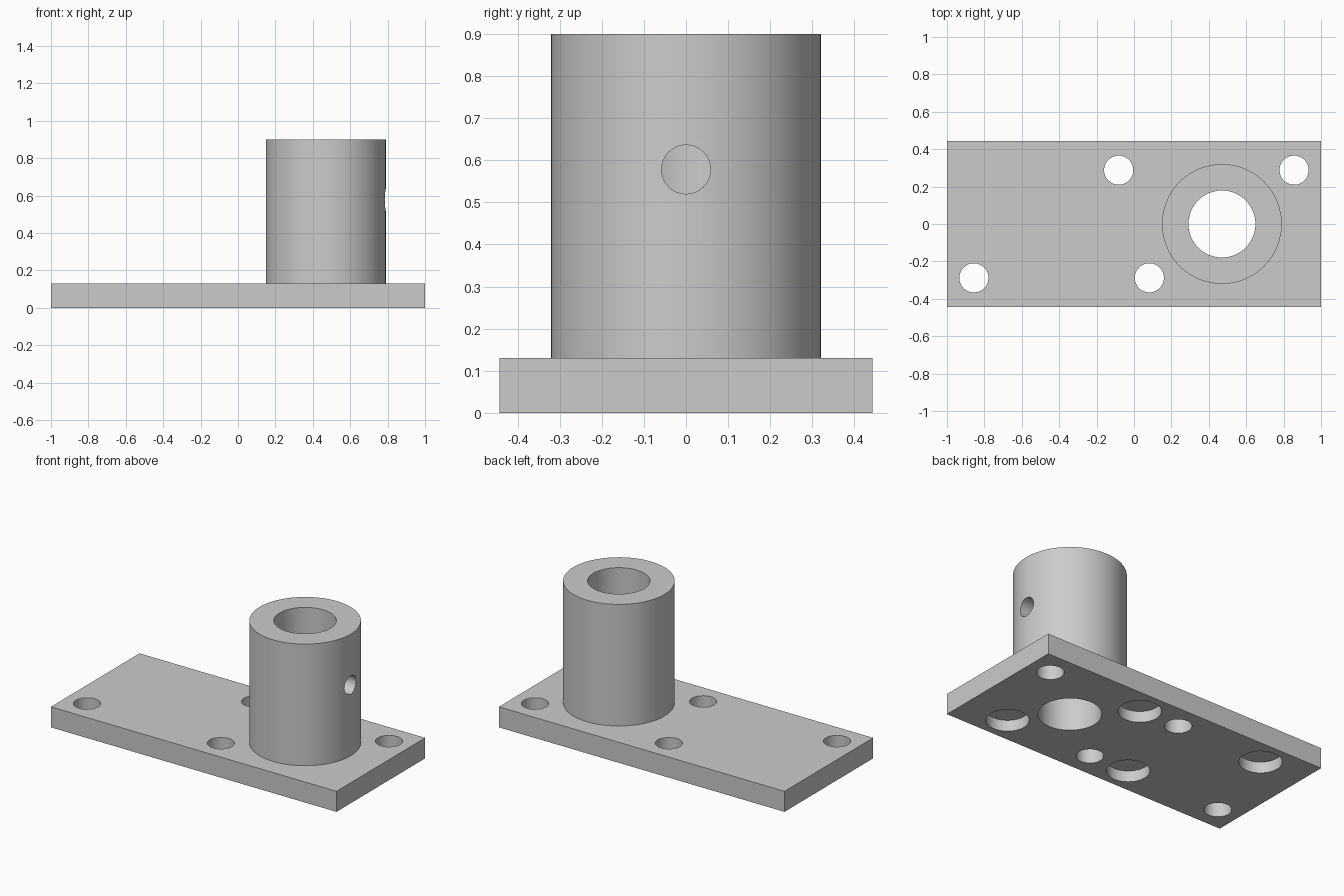
import bpy
from math import radians

default = bpy.data.objects.get("Cube")
if default:
    bpy.data.objects.remove(default, do_unlink=True)

WIDTH, DEPTH, THICK = 2.0, 0.886, 0.13
TOP = 0.9
TUBE_X, TUBE_R, BORE_R = 0.47, 0.32, 0.179

grey = bpy.data.materials.new("plain grey")
grey.use_nodes = True
colour = (0.6, 0.6, 0.6, 1)
grey.diffuse_color = colour
grey.node_tree.nodes["Principled BSDF"].inputs["Base Color"].default_value = colour


def cylinder(name, radius, centre, length, rotation=(0, 0, 0), sides=64):
    bpy.ops.mesh.primitive_cylinder_add(
        vertices=sides, radius=radius, depth=length, location=centre, rotation=rotation)
    obj = bpy.context.object
    obj.name = name
    obj.data.materials.append(grey)
    return obj


def combine(target, tool, operation):
    mod = target.modifiers.new(operation.title(), 'BOOLEAN')
    mod.operation = operation
    mod.solver = 'EXACT'
    mod.object = tool
    bpy.context.view_layer.objects.active = target
    bpy.ops.object.modifier_apply(modifier=mod.name)
    bpy.data.objects.remove(tool, do_unlink=True)


# Base plate
bpy.ops.mesh.primitive_cube_add(size=1, location=(0, 0, THICK / 2))
bracket = bpy.context.object
bracket.name = "socket_bracket"
bracket.scale = (WIDTH, DEPTH, THICK)
bpy.ops.object.transform_apply(location=True, rotation=False, scale=True)
bracket.data.materials.append(grey)

# Upright tube, sunk into the plate before joining
sunk = THICK / 2
tube = cylinder("tube", TUBE_R, (TUBE_X, 0, (TOP + sunk) / 2), TOP - sunk, sides=96)
combine(bracket, tube, 'UNION')

# Bore through tube and plate
bore = cylinder("bore", BORE_R, (TUBE_X, 0, TOP / 2), TOP + 0.2)
combine(bracket, bore, 'DIFFERENCE')

# Set-screw hole through one wall of the tube
screw = cylinder("screw_hole", 0.058, (TUBE_X + 0.25, 0, 0.578), 0.5,
                 (0, radians(90), 0), 48)
combine(bracket, screw, 'DIFFERENCE')

# Through holes and blind round pockets, each pattern turned half round
POCKET = 0.07
for side in (1, -1):
    for x in (0.856, -0.082):
        hole = cylinder("bolt_hole", 0.078, (side * x, side * 0.288, THICK / 2), 0.3, sides=48)
        combine(bracket, hole, 'DIFFERENCE')
    for x in (0.19, -0.695):
        pocket = cylinder("pocket", 0.122, (side * x, side * 0.277, 0), POCKET * 2, sides=48)
        combine(bracket, pocket, 'DIFFERENCE')

# Smooth the round walls, keep the edges crisp
bpy.ops.object.select_all(action='DESELECT')
bracket.select_set(True)
bpy.context.view_layer.objects.active = bracket
bpy.ops.object.shade_smooth_by_angle(angle=radians(30))
